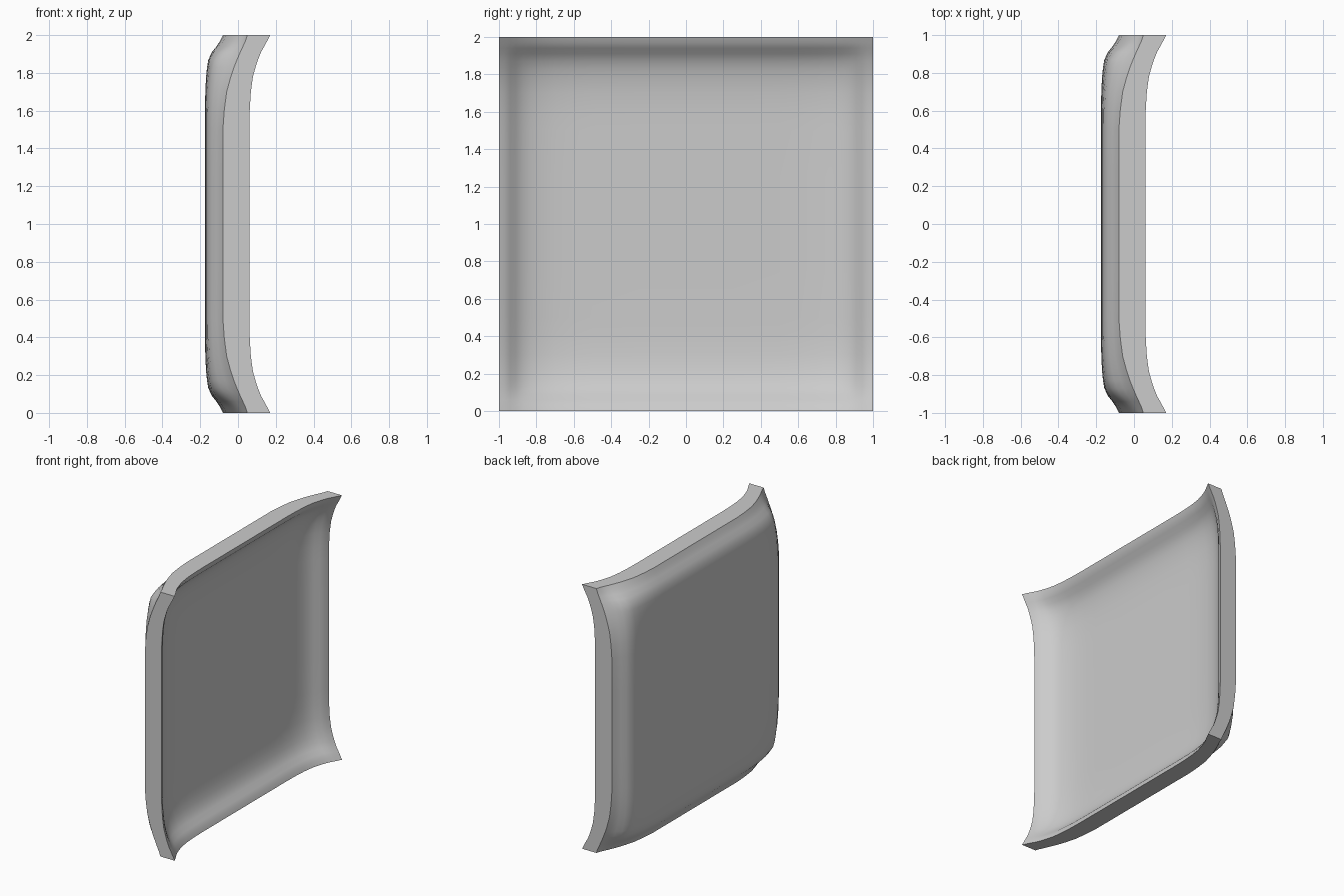
import bpy
import bmesh
from math import radians

cube = bpy.data.objects.get("Cube")
if cube:
    bpy.data.objects.remove(cube, do_unlink=True)

grey = bpy.data.materials.new("plain grey")
grey.use_nodes = True
colour = (0.6, 0.6, 0.6, 1)
grey.diffuse_color = colour
grey.node_tree.nodes["Principled BSDF"].inputs["Base Color"].default_value = colour

# Distances inward from the rim, and how far each skin rises there
STEPS = [0, .03, .06, .09, .13, .17, .22, .3, .4, .5, .75, 1]
BACK = dict(base=-.175,
            rim=[.095, .08, .061, .037, .018, .011, .006, .002, 0, 0, 0, 0],
            edge=[.13, .12, .106, .092, .075, .059, .042, .02, .007, 0, 0, 0])
FRONT = dict(base=-.075,
             rim=[.135, .123, .102, .072, .046, .031, .017, .006, .001, 0, 0, 0],
             edge=[.11, .095, .079, .062, .046, .033, .019, .008, .002, 0, 0, 0])


def height(skin, i, j):
    """Blend the middle profile into the stronger curl along the outer edge."""
    rim, edge = skin["rim"], skin["edge"]
    si, sj = rim[i] / rim[0], rim[j] / rim[0]
    extra = si * (edge[j] - rim[j]) + sj * (edge[i] - rim[i])
    extra -= si * sj * (edge[0] - rim[0])
    return skin["base"] + rim[i] + rim[j] + extra


# Mirrored grid lines running from one edge to the other
last = len(STEPS) - 1
lines = [(k, STEPS[k] - 1) for k in range(last + 1)]
lines += [(k, 1 - STEPS[k]) for k in range(last - 1, -1, -1)]
n = len(lines)

bm = bmesh.new()
skins = [[[bm.verts.new((height(skin, i, j), y, z + 1)) for j, z in lines]
          for i, y in lines] for skin in (BACK, FRONT)]

# Back and front skins
for grid in skins:
    for a in range(n - 1):
        for b in range(n - 1):
            bm.faces.new((grid[a][b], grid[a + 1][b],
                          grid[a + 1][b + 1], grid[a][b + 1]))

# Flat walls joining the skins around the square outline
m = n - 1
loop = ([(a, 0) for a in range(m)] + [(m, b) for b in range(m)]
        + [(a, m) for a in range(m, 0, -1)] + [(0, b) for b in range(m, 0, -1)])
for (a, b), (c, d) in zip(loop, loop[1:] + loop[:1]):
    bm.faces.new((skins[0][a][b], skins[0][c][d], skins[1][c][d], skins[1][a][b]))
bmesh.ops.recalc_face_normals(bm, faces=bm.faces)

mesh = bpy.data.meshes.new("curled_square_panel")
bm.to_mesh(mesh)
bm.free()
mesh.materials.append(grey)
panel = bpy.data.objects.new("curled_square_panel", mesh)
bpy.context.collection.objects.link(panel)

# Smooth skins with crisp outer edges
bpy.ops.object.select_all(action="DESELECT")
panel.select_set(True)
bpy.context.view_layer.objects.active = panel
bpy.ops.object.shade_smooth_by_angle(angle=radians(35))
